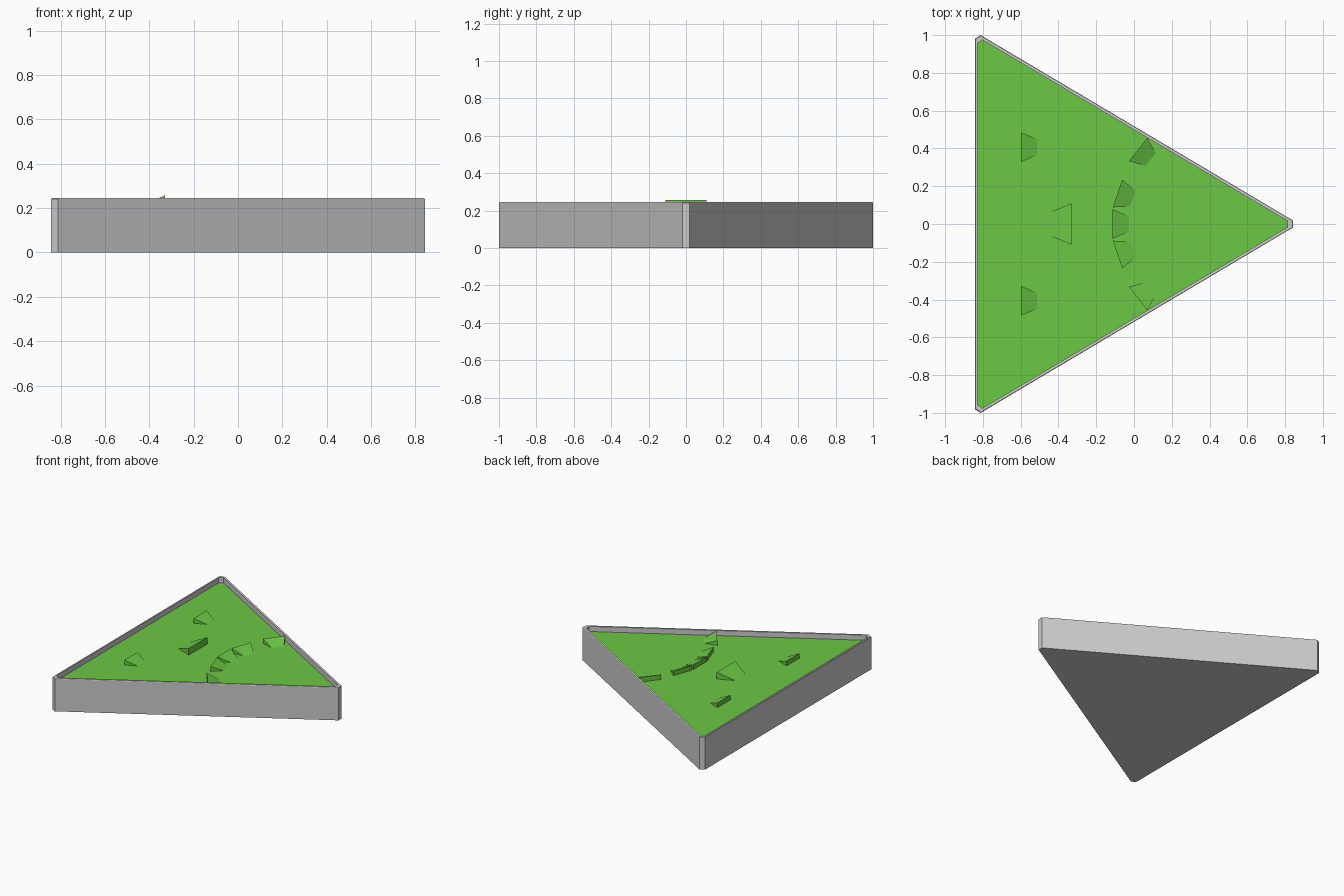
import bpy, bmesh
from math import radians
from mathutils import Matrix

if "Cube" in bpy.data.objects:
    bpy.data.objects.remove(bpy.data.objects["Cube"])

FLOOR, TOP = 0.207, 0.245

green = bpy.data.materials.new("green_turf")
green.diffuse_color = (0.15, 0.58, 0.06, 1)
green.use_nodes = True
green.node_tree.nodes["Principled BSDF"].inputs["Base Color"].default_value = green.diffuse_color


def finish(name, bm, mat=None, recalc=True):
    if recalc:
        bmesh.ops.recalc_face_normals(bm, faces=bm.faces)
    mesh = bpy.data.meshes.new(name)
    bm.to_mesh(mesh)
    bm.free()
    if mat:
        mesh.materials.append(mat)
    ob = bpy.data.objects.new(name, mesh)
    bpy.context.collection.objects.link(ob)
    return ob


def outline(half):
    # mirror the upper half of the clipped triangle
    return half + [(x, -y) for x, y in reversed(half)]


OUTER = outline([(0.843, 0.018), (-0.812, 1.0), (-0.843, 0.981)])
CHAMFER = outline([(0.839, 0.018), (-0.811, 0.996), (-0.839, 0.978)])
INNER = outline([(0.812, 0.017), (-0.803, 0.975), (-0.829, 0.957)])

# Tray: closed bottom, outer walls, chamfered rim, inner walls
bm = bmesh.new()
rings = [[bm.verts.new((x, y, z)) for x, y in pts] for pts, z in
         [(OUTER, 0), (OUTER, TOP - 0.004), (CHAMFER, TOP), (INNER, TOP), (INNER, FLOOR)]]
bm.faces.new(rings[0][::-1])
for a, b in zip(rings, rings[1:]):
    for i in range(6):
        j = (i + 1) % 6
        bm.faces.new((a[i], a[j], b[j], b[i]))
finish("tray", bm, recalc=False)

# Turf floor
bm = bmesh.new()
bm.faces.new([bm.verts.new((x, y, FLOOR)) for x, y in INNER])
finish("turf_floor", bm, green, recalc=False)


def ramp(name, x, y, angle, s):
    # wedge with its tall wide edge at (x, y), sloping down to a narrow edge
    bm = bmesh.new()
    co = [(0, -.11, 0), (0, .11, 0), (0, .11, .05), (0, -.11, .05), (.12, -.06, 0), (.12, .06, 0)]
    v = [bm.verts.new(c) for c in co]
    for f in [(0, 1, 2, 3), (3, 2, 5, 4), (0, 3, 4), (1, 5, 2), (0, 4, 5, 1)]:
        bm.faces.new([v[i] for i in f])
    bm.transform(Matrix.Translation((x, y, FLOOR)) @ Matrix.Rotation(radians(angle), 4, 'Z')
                 @ Matrix.Scale(s, 4))
    finish(name, bm, green)


# Large centre ramp, small centre ramp, and mirrored small ramps
ramp("large_ramp", -0.33, 0, 180, 1)
ramp("arc_ramp_centre", -0.115, 0, 0, 0.71)
for side, sy in (("left", 1), ("right", -1)):
    ramp("back_ramp_" + side, -0.598, 0.407 * sy, 0, 0.71)
    ramp("arc_ramp_inner_" + side, -0.087, 0.162 * sy, -19 * sy, 0.71)
    ramp("arc_ramp_outer_" + side, 0.022, 0.394 * sy, -38 * sy, 0.71)
